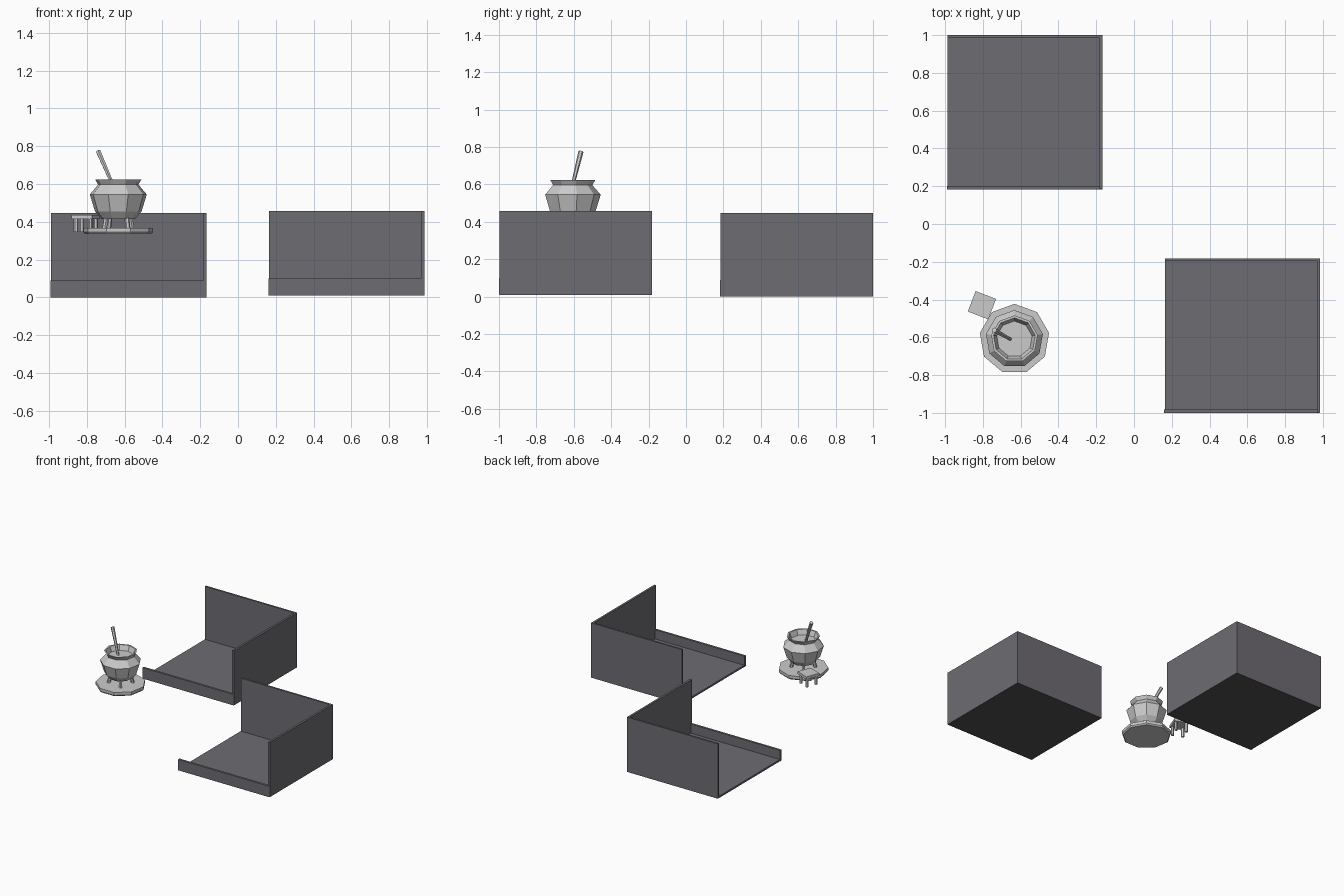
import bpy, bmesh, math
from mathutils import Vector, Matrix

cube = bpy.data.objects.get("Cube")
if cube:
    bpy.data.objects.remove(cube, do_unlink=True)


def material(name, rgb):
    m = bpy.data.materials.new(name)
    m.use_nodes = True
    m.diffuse_color = (*rgb, 1)
    m.node_tree.nodes["Principled BSDF"].inputs["Base Color"].default_value = (*rgb, 1)
    return m


SLATE = material("slate grey", (0.155, 0.15, 0.17))
DARK = material("dark underside grey", (0.08, 0.08, 0.08))
PALE = material("pale grey", (0.6, 0.6, 0.6))


def finish(name, bm, *mats):
    bmesh.ops.recalc_face_normals(bm, faces=bm.faces)
    mesh = bpy.data.meshes.new(name)
    bm.to_mesh(mesh)
    bm.free()
    for m in mats:
        mesh.materials.append(m)
    obj = bpy.data.objects.new(name, mesh)
    bpy.context.collection.objects.link(obj)
    return obj


def box(name, lo, hi, *mats):
    lo, hi = Vector(lo), Vector(hi)
    bm = bmesh.new()
    bmesh.ops.create_cube(bm, size=1)
    bmesh.ops.scale(bm, vec=hi - lo, verts=bm.verts)
    bmesh.ops.translate(bm, vec=(lo + hi) / 2, verts=bm.verts)
    return finish(name, bm, *mats)


def lathe(name, profile, centre, sides=9):
    """Faceted solid from (radius, height) rings, capped at both ends."""
    bm = bmesh.new()
    rings = []
    for r, z in profile:
        angles = [math.pi / 2 + math.tau * k / sides for k in range(sides)]
        rings.append([bm.verts.new((centre[0] + r * math.cos(a),
                                    centre[1] + r * math.sin(a), z)) for a in angles])
    for a, b in zip(rings, rings[1:]):
        for k in range(sides):
            n = (k + 1) % sides
            bm.faces.new((a[k], a[n], b[n], b[k]))
    bm.faces.new(rings[0])
    bm.faces.new(rings[-1])
    return finish(name, bm, PALE)


def rod(name, start, end, r1, r2, sides=6):
    start, end = Vector(start), Vector(end)
    axis = end - start
    bm = bmesh.new()
    turn = axis.to_track_quat('Z', 'Y').to_matrix().to_4x4()
    bmesh.ops.create_cone(bm, cap_ends=True, segments=sides, radius1=r1, radius2=r2,
                          depth=axis.length,
                          matrix=Matrix.Translation((start + end) / 2) @ turn)
    return finish(name, bm, PALE)


# Open-sided rooms: floor, low front wall, tall back and side walls
def room(prefix, x, y, z):
    w, d, h, t = 0.82, 0.815, 0.447, 0.015
    floor = box(prefix + "_floor", (x, y, z), (x + w, y + d, z + t), SLATE, DARK)
    for f in floor.data.polygons:
        f.material_index = 1 if f.normal.z < -0.5 else 0
    box(prefix + "_low_front_wall", (x - 0.003, y - 0.003, z + 0.001),
        (x + w, y + t, z + 0.09), SLATE)
    box(prefix + "_back_wall", (x, y + d - t, z + 0.001), (x + w, y + d, z + h), SLATE)
    box(prefix + "_side_wall", (x + w - t, y, z + 0.001), (x + w + 0.002, y + d, z + h), SLATE)


room("back_room", -0.988, 0.185, 0)
room("front_room", 0.163, -0.997, 0.01)

# Cooking pot on a round base
C = (-0.633, -0.609)
lathe("base_plate", [(0.178, 0.335), (0.186, 0.345), (0.186, 0.368)], C)
lathe("pot", [(0.09, 0.415), (0.125, 0.455), (0.153, 0.545), (0.108, 0.597),
              (0.125, 0.625), (0.112, 0.625), (0.095, 0.585)], C)
for k in range(4):
    a = math.radians(35 + 90 * k)
    u = Vector((math.cos(a), math.sin(a), 0))
    c = Vector((*C, 0))
    rod(f"pot_leg_{k + 1}", c + u * 0.09 + Vector((0, 0, 0.36)),
        c + u * 0.075 + Vector((0, 0, 0.435)), 0.013, 0.013)

# Stirring stick, thicker at the handle end
rod("stirring_stick", (-0.655, -0.61, 0.58), (-0.74, -0.562, 0.775), 0.009, 0.014)

# Small square stool
turn = Matrix.Translation((-0.805, -0.43, 0)) @ Matrix.Rotation(math.radians(-21), 4, 'Z')
parts = [box("stool_seat", (-0.058, -0.058, 0.415), (0.058, 0.058, 0.437), PALE)]
for sx in (-1, 1):
    for sy in (-1, 1):
        x, y = sx * 0.04, sy * 0.04
        parts.append(rod("stool_leg", (x, y, 0.345), (x, y, 0.42), 0.012, 0.012))
for p in parts:
    p.data.transform(turn)
